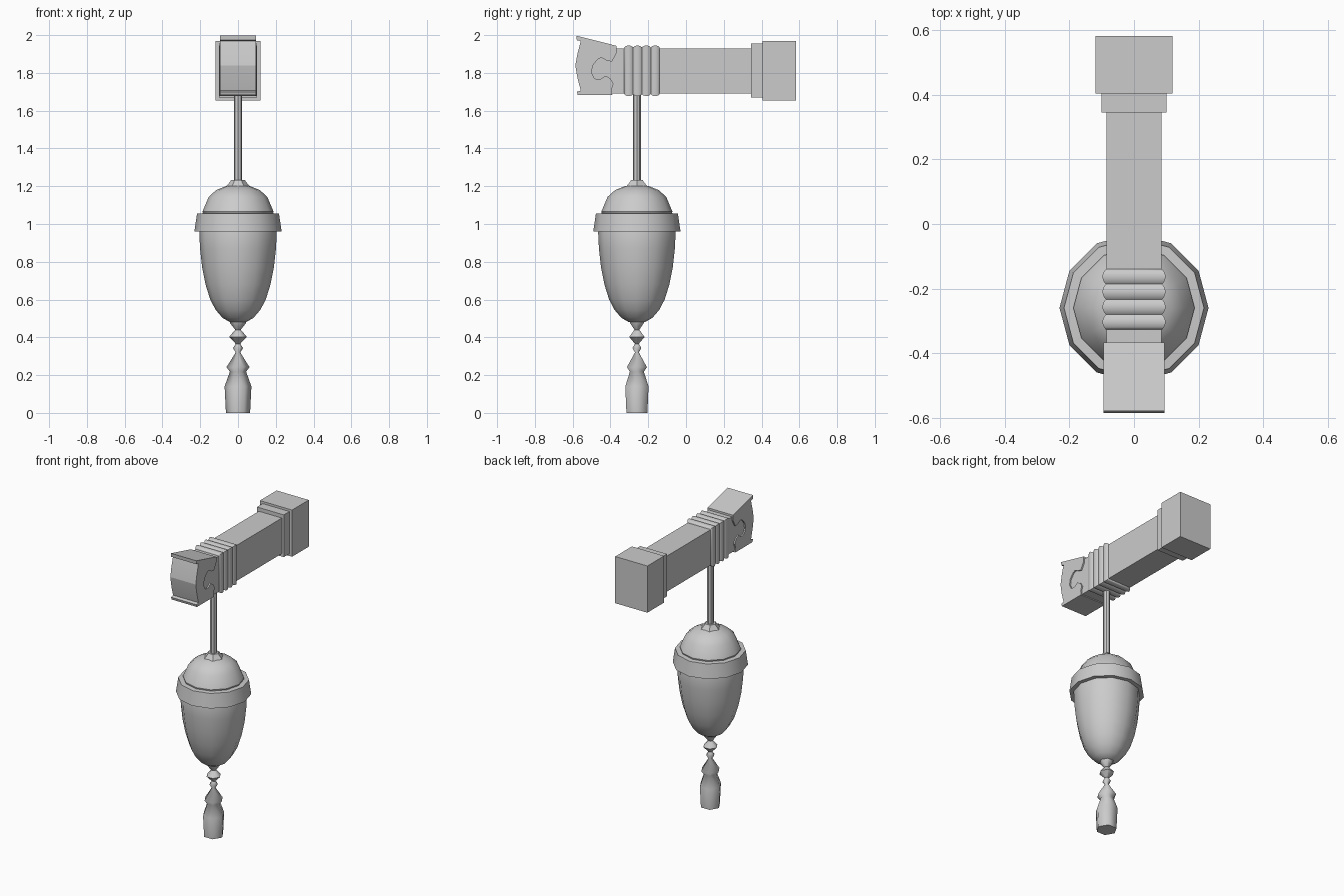
import bpy, bmesh, math

LAMP_Y = -0.26


def finish(name, bm, angle=None):
    bmesh.ops.recalc_face_normals(bm, faces=bm.faces)
    me = bpy.data.meshes.new(name)
    bm.to_mesh(me)
    bm.free()
    ob = bpy.data.objects.new(name, me)
    bpy.context.collection.objects.link(ob)
    if angle:
        bpy.ops.object.select_all(action='DESELECT')
        ob.select_set(True)
        bpy.context.view_layer.objects.active = ob
        bpy.ops.object.shade_smooth_by_angle(angle=math.radians(angle))
    return ob


def loft(name, rings, angle=None):
    """Skin a list of closed rings and cap both ends."""
    bm = bmesh.new()
    rows = [[bm.verts.new(p) for p in ring] for ring in rings]
    n = len(rows[0])
    for a, b in zip(rows, rows[1:]):
        for i in range(n):
            j = (i + 1) % n
            bm.faces.new((a[i], a[j], b[j], b[i]))
    bm.faces.new(rows[0])
    bm.faces.new(rows[-1])
    return finish(name, bm, angle)


def lathe(name, profile, sides, angle=40):
    """Turn (radius, z) points about the lamp axis."""
    step = 2 * math.pi / sides
    return loft(name, [[(r * math.cos(i * step), LAMP_Y + r * math.sin(i * step), z)
                        for i in range(sides)] for r, z in profile], angle)


def rect(y, x, z0, z1):
    return [(-x, y, z0), (x, y, z0), (x, y, z1), (-x, y, z1)]


def box(name, y0, y1, x, z0, z1):
    return loft(name, [rect(y0, x, z0, z1), rect(y1, x, z0, z1)])


# Wall arm and stepped mounting block
box("arm_beam", -0.53, 0.36, 0.086, 1.69, 1.93)
box("arm_collar", 0.345, 0.41, 0.10, 1.67, 1.955)
box("wall_block", 0.405, 0.583, 0.12, 1.655, 1.97)

# Four rounded bands wrapped round the arm
y0, pitch = -0.327, 0.0468
rings = []
for k in range(4):
    for t, h in ((0, 0.003), (0.15, 0.009), (0.38, 0.013), (0.62, 0.013), (0.85, 0.009)):
        rings.append(rect(y0 + (k + t) * pitch, 0.084 + h, 1.69 - h, 1.932 + h))
rings.append(rect(y0 + 4 * pitch, 0.087, 1.687, 1.935))
loft("arm_bands", rings, 50)

# Carved end of the arm: side outline (y, z) with a scroll cut in its back
head = [(-0.58, 1.997), (-0.367, 1.943), (-0.367, 1.907), (-0.378, 1.885),
        (-0.392, 1.86), (-0.42, 1.865), (-0.447, 1.881), (-0.468, 1.871),
        (-0.494, 1.839), (-0.50, 1.801), (-0.484, 1.77), (-0.458, 1.764),
        (-0.426, 1.785), (-0.40, 1.77), (-0.384, 1.743), (-0.394, 1.712),
        (-0.39, 1.683), (-0.573, 1.683), (-0.578, 1.70), (-0.557, 1.706),
        (-0.574, 1.77), (-0.586, 1.839), (-0.575, 1.90), (-0.557, 1.969),
        (-0.578, 1.973)]
loft("arm_head", [[(x, y, z) for y, z in head] for x in (-0.095, 0.095)], 20)

# Hanging rod and its small cap
lathe("hanging_rod", [(0.021, 1.18), (0.021, 1.72)], 8)
lathe("rod_cap", [(0.068, 1.18), (0.066, 1.197), (0.043, 1.222), (0.036, 1.233), (0.022, 1.233)], 6, 30)

# Lantern lid: dome, sloping skirt and flared rim
lathe("lantern_lid", [(0.03, 1.207), (0.065, 1.2), (0.115, 1.18), (0.155, 1.144),
                      (0.188, 1.066), (0.186, 1.057), (0.217, 1.055),
                      (0.231, 0.96), (0.19, 0.96)], 12, 30)

# Lantern bowl
lathe("lantern_bowl", [(0.195, 1.0), (0.205, 0.955), (0.201, 0.87), (0.19, 0.77),
                       (0.172, 0.68), (0.147, 0.60), (0.118, 0.545),
                       (0.082, 0.503), (0.045, 0.482), (0.015, 0.478)], 12, 50)

# Beads and tassel below
lathe("tassel", [(0.045, 0.49), (0.043, 0.477), (0.015, 0.44), (0.047, 0.402),
                 (0.012, 0.366), (0.027, 0.343), (0.012, 0.32), (0.061, 0.242),
                 (0.043, 0.218), (0.071, 0.14), (0.064, 0.0)], 6, 62)
